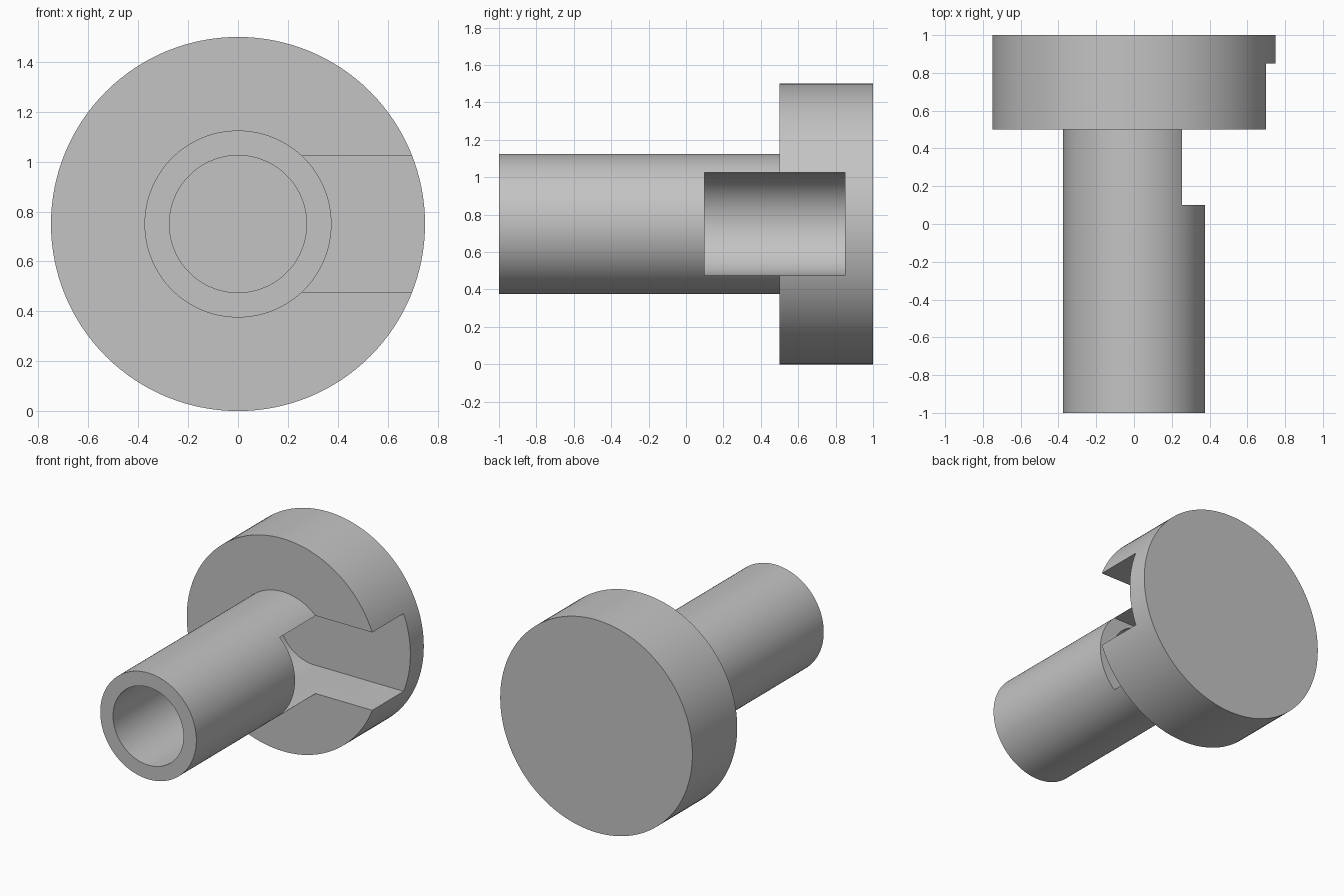
import bpy
import math
from mathutils import Matrix

cube = bpy.data.objects.get("Cube")
if cube:
    bpy.data.objects.remove(cube, do_unlink=True)

AXIS_Z = 0.75      # height of the turning axis
BORE_R = 0.275
SEGMENTS = 128

grey = bpy.data.materials.new("plain grey")
grey.use_nodes = True
colour = (0.55, 0.55, 0.55, 1)
grey.diffuse_color = colour
grey.node_tree.nodes["Principled BSDF"].inputs["Base Color"].default_value = colour


def turned_part(name, profile):
    """Revolve a closed-ended (radius, y) profile about the y axis."""
    verts, faces = [], []
    for radius, y in profile:
        for i in range(SEGMENTS):
            a = math.tau * i / SEGMENTS
            verts.append((radius * math.cos(a), y, AXIS_Z + radius * math.sin(a)))
    for ring in range(len(profile) - 1):
        low, high = ring * SEGMENTS, (ring + 1) * SEGMENTS
        for i in range(SEGMENTS):
            j = (i + 1) % SEGMENTS
            faces.append((low + i, high + i, high + j, low + j))
    # End caps
    last = (len(profile) - 1) * SEGMENTS
    faces.append(tuple(range(SEGMENTS)))
    faces.append(tuple(reversed(range(last, last + SEGMENTS))))
    mesh = bpy.data.meshes.new(name)
    mesh.from_pydata(verts, [], faces)
    mesh.update()
    obj = bpy.data.objects.new(name, mesh)
    bpy.context.collection.objects.link(obj)
    return obj


# Hollow stem and round flange: bore floor, bore wall, stem, flange, back
body = turned_part("flanged_tube", [
    (BORE_R, 0.85), (BORE_R, -1), (0.375, -1),
    (0.375, 0.5), (0.75, 0.5), (0.75, 1)])
body.data.materials.append(grey)

# Side slot running from the bore out through the left of stem and flange
bpy.ops.mesh.primitive_cube_add(size=1)
slot = bpy.context.object
slot.name = "slot_cutter"
slot.data.transform(Matrix.Translation((0.5, 0.475, AXIS_Z))
                    @ Matrix.Diagonal((1, 0.75, 2 * BORE_R - 0.001, 1)))
slot.hide_render = True

cut = body.modifiers.new("side slot", 'BOOLEAN')
cut.operation = 'DIFFERENCE'
cut.solver = 'EXACT'
cut.object = slot

bpy.ops.object.select_all(action='DESELECT')
body.select_set(True)
bpy.context.view_layer.objects.active = body
bpy.ops.object.modifier_apply(modifier=cut.name)
bpy.data.objects.remove(slot, do_unlink=True)

# Smooth round walls, crisp machined edges
bpy.ops.object.shade_smooth_by_angle(angle=math.radians(30))
